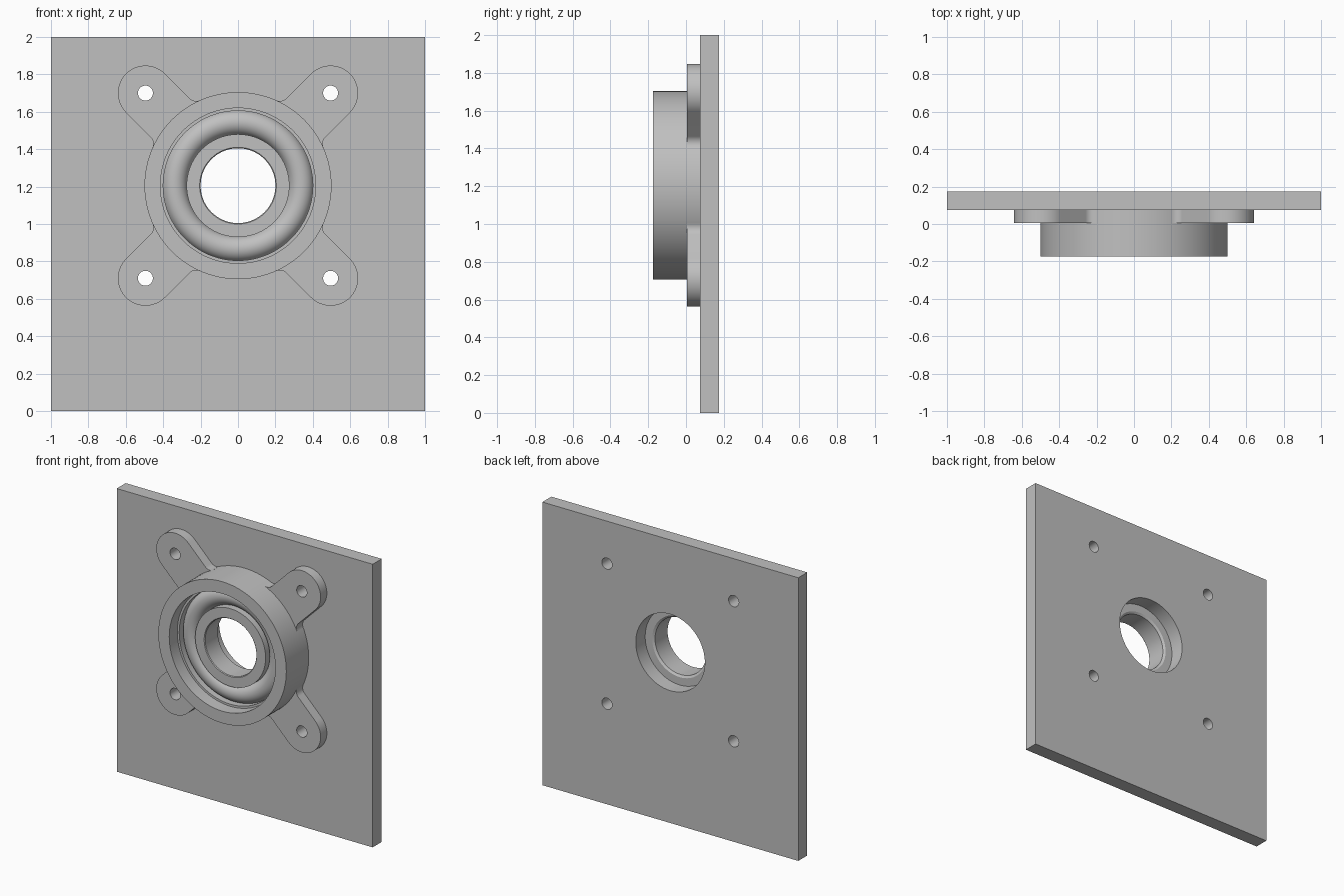
import bpy, bmesh
from math import sin, cos, pi, radians, sqrt, atan2
from mathutils import Matrix, Vector

cube = bpy.data.objects.get("Cube")
if cube:
    bpy.data.objects.remove(cube, do_unlink=True)

CENTRE_Z = 1.205      # height of the bore axis
BOLT = 0.495          # bolt offset from the axis in x and z
BOLT_R = 0.04

grey = bpy.data.materials.new("light grey metal")
grey.use_nodes = True
colour = (0.53, 0.53, 0.53, 1)
grey.diffuse_color = colour
grey.node_tree.nodes["Principled BSDF"].inputs["Base Color"].default_value = colour


def finish(obj):
    obj.data.materials.clear()
    obj.data.materials.append(grey)
    bpy.ops.object.select_all(action='DESELECT')
    obj.select_set(True)
    bpy.context.view_layer.objects.active = obj
    bpy.ops.object.shade_smooth_by_angle(angle=radians(30))


def arc(cx, cy, r, a0, a1, n):
    """Points along an arc, both ends included."""
    return [(cx + r * cos(a0 + (a1 - a0) * i / n),
             cy + r * sin(a0 + (a1 - a0) * i / n)) for i in range(n + 1)]


def circle(cx, cy, r, n=48):
    return arc(cx, cy, r, 0, 2 * pi, n)[:-1]


def slab(name, loops, y0, y1):
    """Filled outlines in x-z, inner loops as holes, from y0 to y1."""
    curve = bpy.data.curves.new(name, 'CURVE')
    curve.dimensions = '2D'
    curve.fill_mode = 'BOTH'
    curve.extrude = (y1 - y0) / 2
    for loop in loops:
        spline = curve.splines.new('POLY')
        spline.points.add(len(loop) - 1)
        for point, (x, z) in zip(spline.points, loop):
            point.co = (x, z, 0, 1)
        spline.use_cyclic_u = True
    obj = bpy.data.objects.new(name, curve)
    bpy.context.collection.objects.link(obj)
    bpy.ops.object.select_all(action='DESELECT')
    obj.select_set(True)
    bpy.context.view_layer.objects.active = obj
    bpy.ops.object.convert(target='MESH')
    obj = bpy.context.view_layer.objects.active
    bm = bmesh.new()
    bm.from_mesh(obj.data)
    bmesh.ops.remove_doubles(bm, verts=bm.verts, dist=1e-5)
    bm.transform(Matrix.Translation((0, (y0 + y1) / 2, 0)) @ Matrix.Rotation(pi / 2, 4, 'X'))
    bmesh.ops.recalc_face_normals(bm, faces=bm.faces)
    bm.to_mesh(obj.data)
    bm.free()
    finish(obj)


def turned(name, profile, steps=96):
    """Closed (radius, y) profile spun round the bore axis."""
    bm = bmesh.new()
    verts = [bm.verts.new((r, y, 0)) for r, y in profile]
    edges = [bm.edges.new((verts[i - 1], v)) for i, v in enumerate(verts)]
    bmesh.ops.spin(bm, geom=verts + edges, cent=Vector(), axis=(0, 1, 0),
                   angle=2 * pi, steps=steps, use_merge=True)
    bmesh.ops.remove_doubles(bm, verts=bm.verts, dist=1e-5)
    bmesh.ops.recalc_face_normals(bm, faces=bm.faces)
    mesh = bpy.data.meshes.new(name)
    bm.to_mesh(mesh)
    bm.free()
    obj = bpy.data.objects.new(name, mesh)
    obj.location.z = CENTRE_Z
    bpy.context.collection.objects.link(obj)
    finish(obj)


# Square back plate with bore and bolt holes
corners = [(sx * BOLT, CENTRE_Z + sz * BOLT) for sx in (-1, 1) for sz in (-1, 1)]
plate = [(-1, 0), (1, 0), (1, 2), (-1, 2)]
slab("back_plate", [plate, circle(0, CENTRE_Z, 0.27, 96)]
     + [circle(x, z, BOLT_R) for x, z in corners], 0.075, 0.175)

# Mounting lugs: round ends, filleted into the housing
HOUSING_R, LUG_R, FILLET = 0.5, 0.147, 0.05
reach = BOLT * sqrt(2)
fv = LUG_R + FILLET
fu = sqrt((HOUSING_R + FILLET) ** 2 - fv ** 2)
upper = arc(fu, fv, FILLET, 1.5 * pi, pi + atan2(fv, fu), 8)
lower = [(u, -v) for u, v in reversed(upper)]
outline = lower + arc(reach, 0, LUG_R, -pi / 2, pi / 2, 32) + upper
outline += [(0.45, 0.14), (0.45, -0.14)]
names = ["upper_left_lug", "upper_right_lug", "lower_right_lug", "lower_left_lug"]
for i, name in enumerate(names):
    a = pi / 4 + i * pi / 2

    def turn(loop):
        return [(u * cos(a) - v * sin(a), CENTRE_Z + u * sin(a) + v * cos(a)) for u, v in loop]

    slab(name, [turn(outline), turn(circle(reach, 0, BOLT_R))], 0.005, 0.075)

# Round housing with a rear shoulder
turned("housing", [(0.5, -0.175), (0.5, 0.075), (0.27, 0.075), (0.27, 0.06),
                   (0.415, 0.06), (0.415, -0.175)])

# Bearing: outer race, rounded rolling ring, inner race
turned("outer_race", [(0.415, -0.085), (0.415, 0.06), (0.4, 0.06), (0.4, -0.085)])
turned("rolling_ring", circle(0.338, -0.01, 0.068, 32))
turned("inner_race", [(0.275, -0.085), (0.275, 0.07), (0.215, 0.07), (0.2, 0.06),
                      (0.2, -0.08), (0.205, -0.085)])
